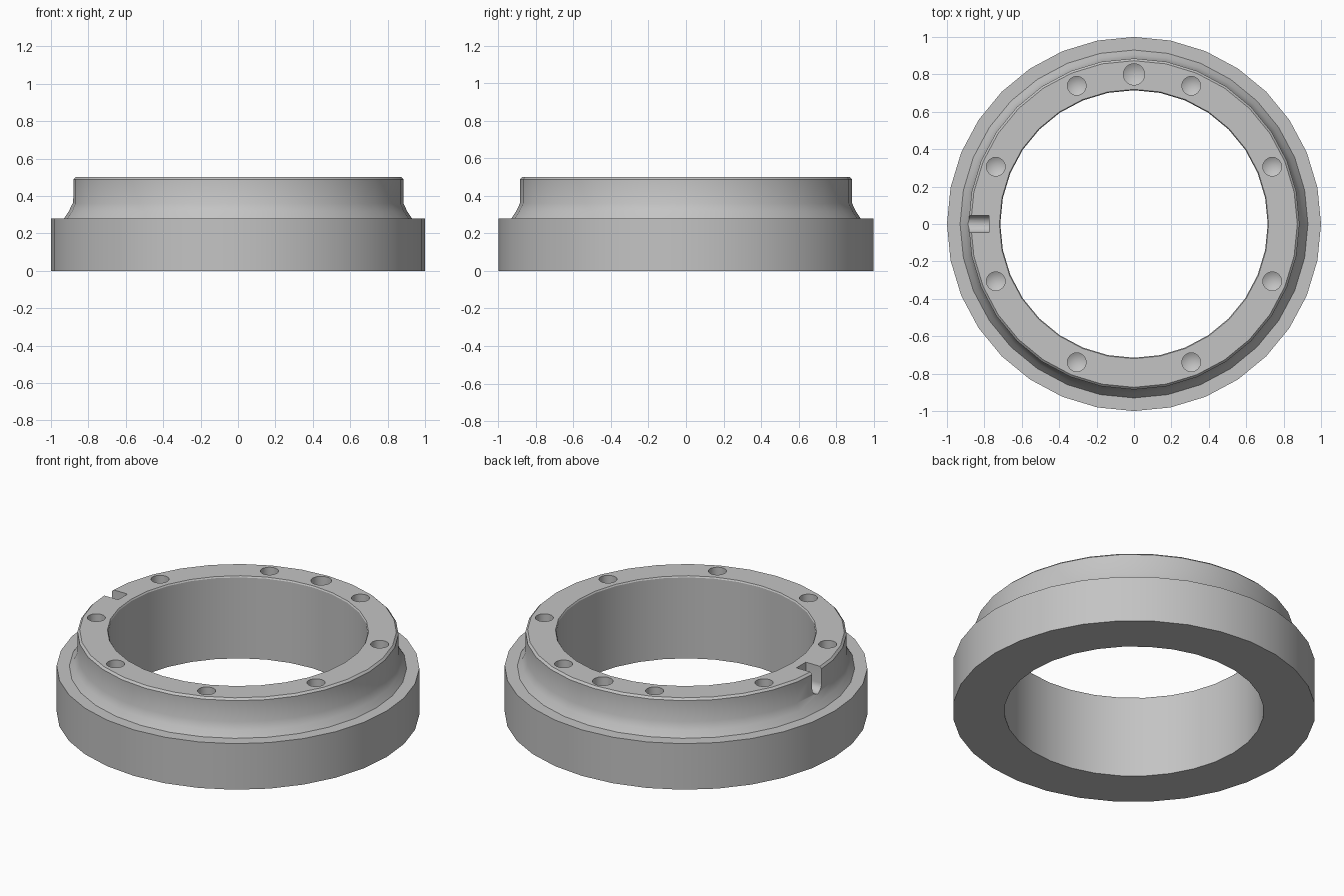
import bpy, bmesh, math
from mathutils import Matrix, Vector

cube = bpy.data.objects.get("Cube")
if cube:
    bpy.data.objects.remove(cube, do_unlink=True)

metal = bpy.data.materials.new("grey metal")
metal.use_nodes = True
grey = (0.55, 0.55, 0.55, 1)
metal.diffuse_color = grey
metal.node_tree.nodes["Principled BSDF"].inputs["Base Color"].default_value = grey


def lathe(name, profile, sides, closed, centre=(0, 0, 0)):
    """Spin an (r, z) profile around z into a solid."""
    bm = bmesh.new()
    verts = [bm.verts.new((r, 0, z)) for r, z in profile]
    edges = [bm.edges.new(p) for p in zip(verts, verts[1:])]
    if closed:
        edges.append(bm.edges.new((verts[-1], verts[0])))
    bmesh.ops.spin(bm, geom=verts + edges, axis=(0, 0, 1), cent=(0, 0, 0),
                   angle=math.tau, steps=sides, use_duplicate=False)
    bmesh.ops.remove_doubles(bm, verts=bm.verts, dist=0.0005)
    return finish(name, bm, centre)


def finish(name, bm, centre=(0, 0, 0)):
    bmesh.ops.recalc_face_normals(bm, faces=bm.faces)
    mesh = bpy.data.meshes.new(name)
    bm.to_mesh(mesh)
    bm.free()
    mesh.materials.append(metal)
    obj = bpy.data.objects.new(name, mesh)
    obj.location = centre
    bpy.context.collection.objects.link(obj)
    return obj


def drill(name, angle, radius, depth):
    """Blind hole cutter with a conical tip, on the bolt circle."""
    floor = 0.5 - depth
    profile = [(0, floor - radius * 0.58), (radius, floor), (radius, 0.6), (0, 0.6)]
    a = math.radians(angle)
    return lathe(name, profile, 24, False, (0.8 * math.cos(a), 0.8 * math.sin(a), 0))


# Stepped ring: wide base, sloped shoulder, upright collar with a small bevel
ring = lathe("flange_ring", [
    (0.715, 0), (1, 0), (1, 0.28), (0.93, 0.28), (0.905, 0.317), (0.885, 0.36),
    (0.885, 0.488), (0.873, 0.5), (0.72, 0.5), (0.715, 0.492)], 32, True)

# Bolt holes and one larger dowel hole
cutters = [drill("bolt_hole_cutter", 22.5 + 45 * i, 0.05, 0.14) for i in range(8)]
cutters.append(drill("dowel_hole_cutter", 90, 0.057, 0.14))

# Round-bottomed key slot on the outer edge
bm = bmesh.new()
outline = [(0.045 * math.cos(t), 0.4 + 0.045 * math.sin(t))
           for t in (math.pi + math.pi * i / 12 for i in range(13))]
outline += [(0.045, 0.6), (-0.045, 0.6)]
face = bm.faces.new([bm.verts.new((-0.775, y, z)) for y, z in outline])
sweep = bmesh.ops.extrude_face_region(bm, geom=[face])
bmesh.ops.translate(bm, vec=(-0.2, 0, 0),
                    verts=[v for v in sweep["geom"] if isinstance(v, bmesh.types.BMVert)])
cutters.append(finish("key_slot_cutter", bm))

# Cut everything, then drop the cutters
bpy.ops.object.select_all(action="DESELECT")
ring.select_set(True)
bpy.context.view_layer.objects.active = ring
for cutter in cutters:
    mod = ring.modifiers.new("cut", "BOOLEAN")
    mod.operation = "DIFFERENCE"
    mod.solver = "EXACT"
    mod.object = cutter
    bpy.ops.object.modifier_apply(modifier=mod.name)
    bpy.data.objects.remove(cutter, do_unlink=True)

bpy.ops.object.shade_smooth_by_angle(angle=math.radians(30))
